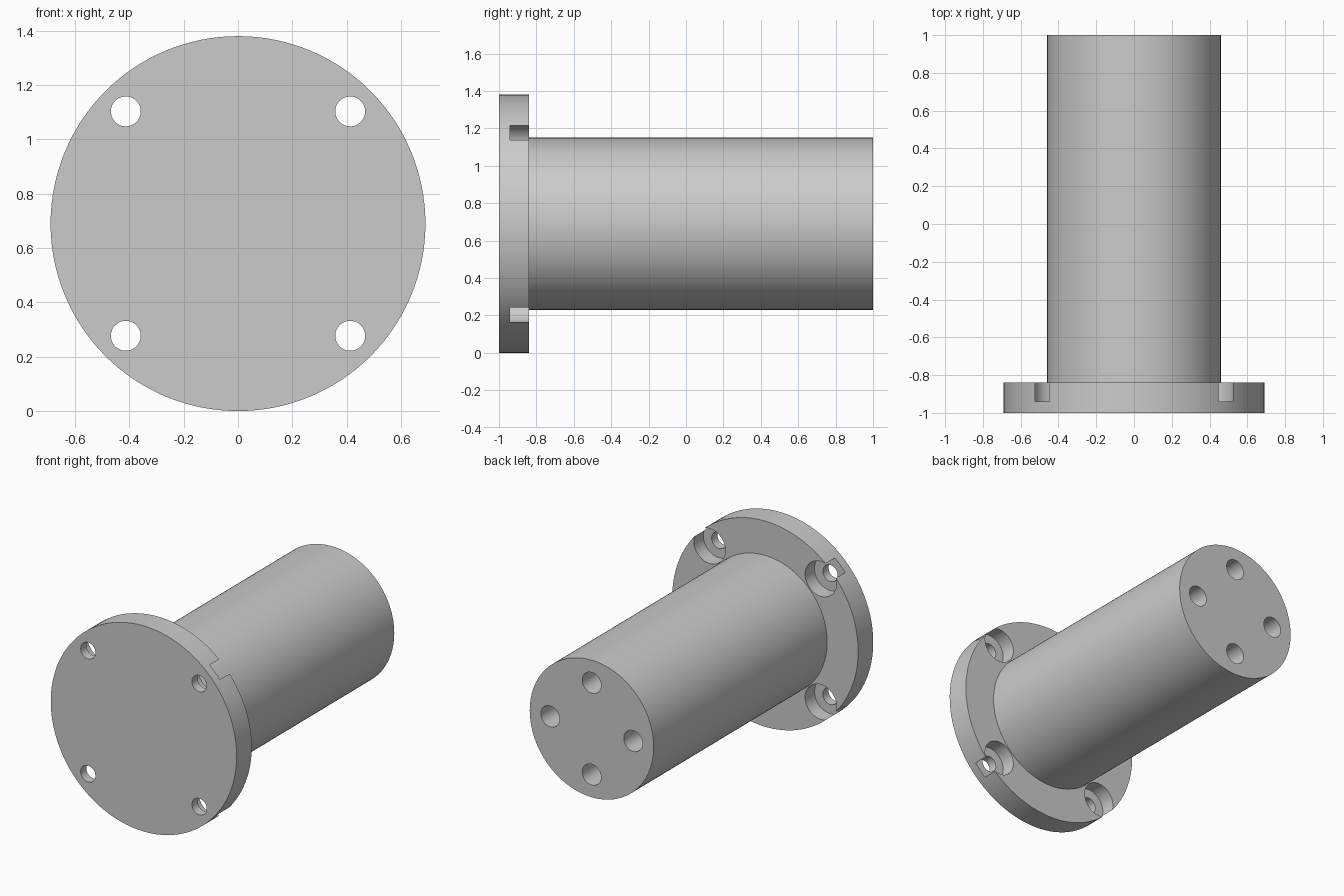
import bpy
import math

if "Cube" in bpy.data.objects:
    bpy.data.objects.remove(bpy.data.objects["Cube"], do_unlink=True)

AXIS_Z = 0.69
FLANGE_BACK = -0.84

steel = bpy.data.materials.new("plain grey metal")
steel.use_nodes = True
grey = (0.6, 0.6, 0.6, 1)
steel.diffuse_color = grey
steel.node_tree.nodes["Principled BSDF"].inputs["Base Color"].default_value = grey


def cylinder(name, radius, y0, y1, x=0, z=0, sides=64):
    """Cylinder along y, offset from the main axis by x and z."""
    bpy.ops.mesh.primitive_cylinder_add(
        vertices=sides, radius=radius, depth=y1 - y0,
        location=(x, (y0 + y1) / 2, AXIS_Z + z), rotation=(math.pi / 2, 0, 0))
    obj = bpy.context.object
    obj.name = name
    obj.data.materials.append(steel)
    return obj


def combine(body, tool, operation):
    """Boolean the tool into the body, then discard the tool."""
    mod = body.modifiers.new(operation.lower(), 'BOOLEAN')
    mod.operation = operation
    mod.solver = 'EXACT'
    mod.object = tool
    bpy.context.view_layer.objects.active = body
    bpy.ops.object.modifier_apply(modifier=mod.name)
    bpy.data.objects.remove(tool, do_unlink=True)


# Round flange with a solid shaft behind it
body = cylinder("flanged_shaft", 0.69, -1, FLANGE_BACK, sides=128)
combine(body, cylinder("shaft", 0.46, -0.92, 1, sides=128), 'UNION')

# Counterbored bolt holes, whose wide part breaks through the flange rim
for sx in (-1, 1):
    for sz in (-1, 1):
        x, z = sx * 0.413, sz * 0.413
        combine(body, cylinder("bolt_hole", 0.055, -1.1, -0.9, x, z), 'DIFFERENCE')
        combine(body, cylinder("counterbore", 0.117, -0.94, -0.8, x, z), 'DIFFERENCE')

# Blind holes in the shaft's end
for i in range(4):
    a = i * math.pi / 2
    hole = cylinder("end_hole", 0.07, 0.7, 1.1, 0.308 * math.cos(a), 0.308 * math.sin(a))
    combine(body, hole, 'DIFFERENCE')

# Smooth round walls, crisp rims
bpy.ops.object.select_all(action='DESELECT')
body.select_set(True)
bpy.context.view_layer.objects.active = body
bpy.ops.object.shade_smooth_by_angle(angle=math.radians(30))
